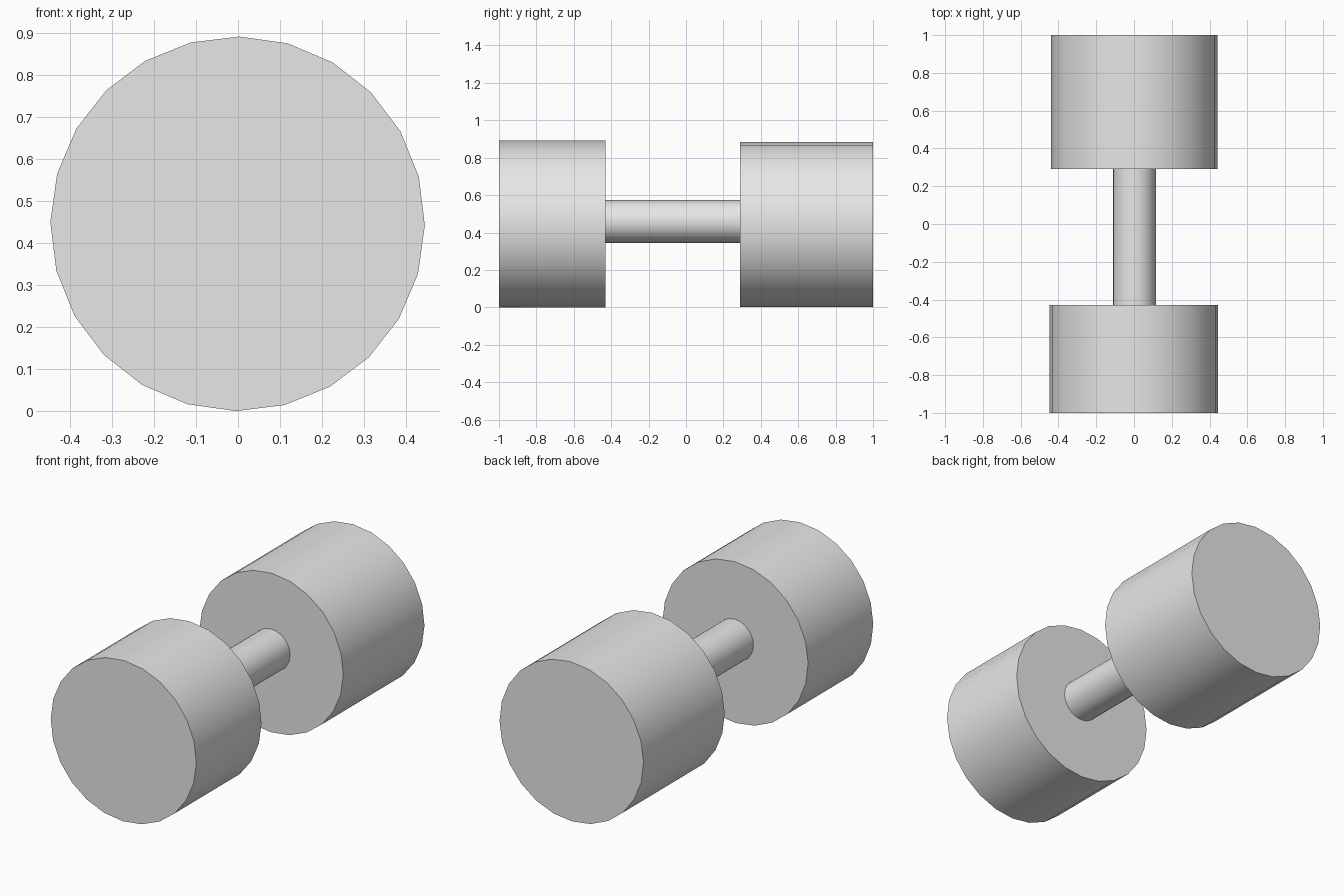
import bpy
from math import radians

cube = bpy.data.objects.get("Cube")
if cube:
    bpy.data.objects.remove(cube, do_unlink=True)

# One plain grey for the whole dumbbell
grey = bpy.data.materials.new("plain_grey")
grey.use_nodes = True
colour = (0.8, 0.8, 0.8, 1.0)
grey.diffuse_color = colour
grey.node_tree.nodes["Principled BSDF"].inputs["Base Color"].default_value = colour


def cylinder_along_y(name, radius, y_start, y_end, x, z):
    """Capped cylinder lying along y, with smooth sides and sharp rims."""
    bpy.ops.mesh.primitive_cylinder_add(
        vertices=24, radius=radius, depth=y_end - y_start,
        location=(x, (y_start + y_end) / 2, z),
        rotation=(radians(90), radians(0.5), 0))
    part = bpy.context.object
    part.name = name
    part.data.materials.append(grey)
    bpy.ops.object.shade_smooth_by_angle(angle=radians(30))
    return part


# Two weights, the rear one longer, joined by the handle
cylinder_along_y("front_weight", 0.446, -1.0, -0.43, -0.001, 0.446)
cylinder_along_y("back_weight", 0.441, 0.29, 1.0, 0.001, 0.442)
cylinder_along_y("handle", 0.114, -0.44, 0.30, 0.002, 0.459)
